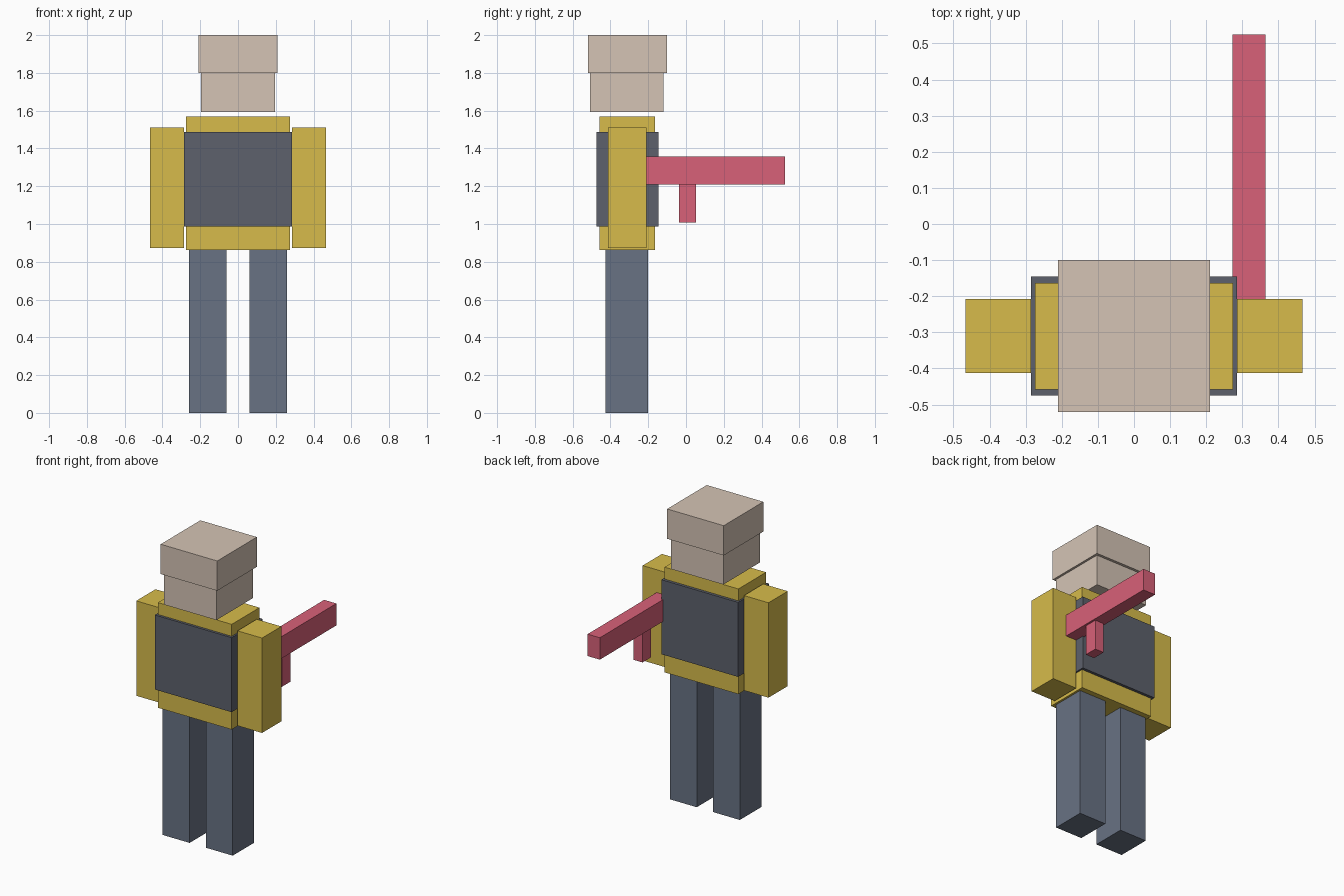
import bpy

if "Cube" in bpy.data.objects:
    bpy.data.objects.remove(bpy.data.objects["Cube"])


def material(name, rgb):
    m = bpy.data.materials.new(name)
    m.diffuse_color = (*rgb, 1)
    m.use_nodes = True
    m.node_tree.nodes["Principled BSDF"].inputs["Base Color"].default_value = m.diffuse_color
    return m


skin = material("tan", (0.66, 0.55, 0.46))
yellow = material("yellow", (0.68, 0.50, 0.07))
dark = material("dark_grey", (0.11, 0.12, 0.15))
slate = material("slate", (0.14, 0.17, 0.23))
red = material("red", (0.69, 0.12, 0.19))


def box(name, x, y, z, mat):
    """Box spanning the given (min, max) range on each axis."""
    spans = (x, y, z)
    bpy.ops.mesh.primitive_cube_add(size=1, location=[(a + b) / 2 for a, b in spans])
    ob = bpy.context.object
    ob.name = ob.data.name = name
    ob.scale = [b - a for a, b in spans]
    bpy.ops.object.transform_apply(location=False, rotation=False, scale=True)
    ob.data.materials.append(mat)
    return ob


# Legs and arms, one per side
for side, s in (("left", -1), ("right", 1)):
    box(f"{side}_leg", sorted((s * 0.06, s * 0.26)), (-0.427, -0.2), (0, 0.862), slate)
    box(f"{side}_arm", sorted((s * 0.285, s * 0.467)), (-0.412, -0.208), (0.873, 1.51), yellow)

# Torso with a vest wrapped around it
box("torso", (-0.274, 0.274), (-0.458, -0.164), (0.862, 1.568), yellow)
box("vest", (-0.285, 0.285), (-0.475, -0.145), (0.988, 1.488), dark)

# Head and the wider cap over it
box("head", (-0.195, 0.195), (-0.507, -0.118), (1.594, 1.985), skin)
box("cap", (-0.21, 0.21), (-0.52, -0.10), (1.8, 2.0), skin)

# Held tool: long barrel and its grip
box("barrel", (0.273, 0.364), (-0.21, 0.524), (1.21, 1.357), red)
box("grip", (0.286, 0.351), (-0.037, 0.053), (1.008, 1.21), red)
